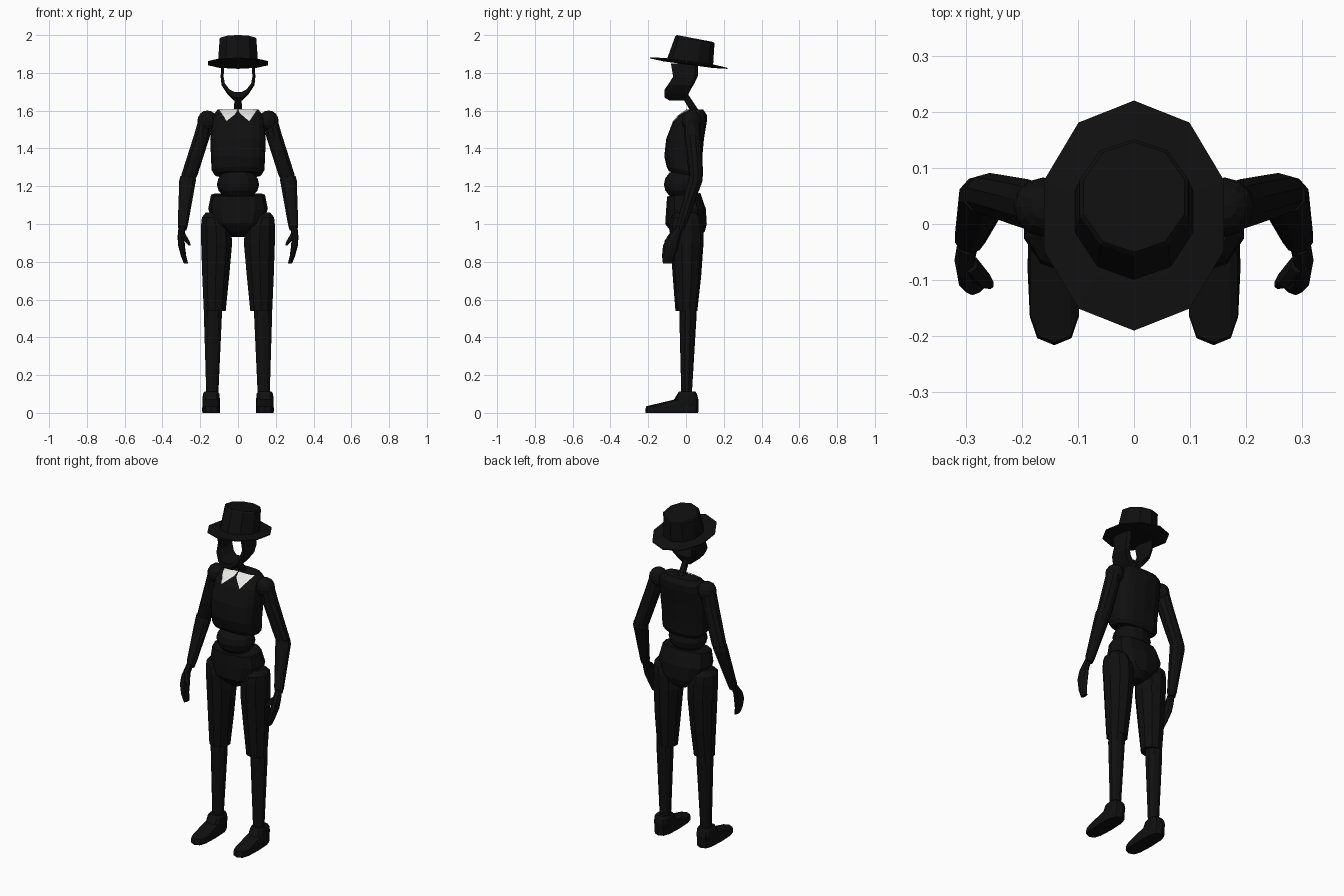
import bpy, bmesh, math
from mathutils import Vector
from mathutils.bvhtree import BVHTree

if "Cube" in bpy.data.objects:
    bpy.data.objects.remove(bpy.data.objects["Cube"])


def material(name, rgb):
    m = bpy.data.materials.new(name)
    m.diffuse_color = (*rgb, 1)
    m.use_nodes = True
    m.node_tree.nodes["Principled BSDF"].inputs["Base Color"].default_value = m.diffuse_color
    return m


BLACK = material("black", (0.005, 0.005, 0.005))
WHITE = material("off_white", (0.8, 0.8, 0.78))


def finish(name, bm, mat=BLACK, normals=True):
    if normals:
        bmesh.ops.recalc_face_normals(bm, faces=bm.faces)
    me = bpy.data.meshes.new(name)
    bm.to_mesh(me)
    bm.free()
    me.materials.append(mat)
    ob = bpy.data.objects.new(name, me)
    bpy.context.collection.objects.link(ob)
    return ob


def loft(name, sections, n=10, p=1.0, side=1):
    """Skin rings of (x, y, z, rx, ry[, slope of z along y]); p < 1 gives squarer rings."""
    bm = bmesh.new()
    rings = []
    wide = 1.0 if n % 4 == 0 else math.cos(math.pi / n) ** p
    for sec in sections:
        cx, cy, cz, rx, ry = sec[:5]
        slope = sec[5] if len(sec) > 5 else 0
        ring = []
        for i in range(n):
            a = math.pi / 2 + math.tau * i / n
            c, s = math.cos(a), math.sin(a)
            x = math.copysign(abs(c) ** p, c) * rx / wide
            y = math.copysign(abs(s) ** p, s) * ry
            ring.append(bm.verts.new((side * (cx + x), cy + y, cz + slope * y)))
        rings.append(ring)
    for a, b in zip(rings, rings[1:]):
        for i in range(n):
            j = (i + 1) % n
            bm.faces.new((a[i], a[j], b[j], b[i]))
    bm.faces.new(rings[0])
    bm.faces.new(rings[-1])
    return finish(name, bm)


def ball(name, center, radii):
    bm = bmesh.new()
    bmesh.ops.create_uvsphere(bm, u_segments=12, v_segments=8, radius=1)
    for v in bm.verts:
        v.co = Vector([c + r * k for c, r, k in zip(center, radii, v.co)])
    return finish(name, bm)


# Hat: tilted ten-sided brim and tapered crown
loft("hat_brim", [(0, .015, 1.843, .11, .13, -.134), (0, .015, 1.849, .16, .205, -.134),
                  (0, .015, 1.854, .16, .205, -.134), (0, .015, 1.862, .11, .13, -.134)])
loft("hat_crown", [(0, .02, 1.85, .106, .123, -.134), (0, .047, 1.975, .097, .104, -.18),
                   (0, .048, 1.982, .09, .098, -.19)])

# Head: open U-shaped frame, stations of (outer x, z, inner x, z, front y, back y)
half = [(.088, 1.85, .073, 1.85, -.08, .065), (.092, 1.78, .076, 1.78, -.068, .062),
        (.087, 1.735, .07, 1.745, -.09, .045), (.058, 1.69, .045, 1.712, -.113, .025),
        (.025, 1.655, .02, 1.70, -.115, .012)]
stations = half + [(-a, b, -c, d, e, f) for a, b, c, d, e, f in reversed(half)]
bm = bmesh.new()
rings = []
for ox, oz, ix, iz, yf, yb in stations:
    pts = [(ix, yf, iz), (ox, yf + .025, oz), (ox, yb - .015, oz), (ix, yb, iz)]
    # the frame front is rounded through the middle of its thickness
    pts.insert(1, ((ix + 2 * ox) / 3, yf, (iz + 2 * oz) / 3))
    rings.append([bm.verts.new(q) for q in pts])
for a, b in zip(rings, rings[1:]):
    for i in range(5):
        bm.faces.new((a[i], a[(i + 1) % 5], b[(i + 1) % 5], b[i]))
bm.faces.new(rings[0])
bm.faces.new(rings[-1])
finish("head_frame", bm)

# Neck leaning forward
loft("neck", [(0, .055, 1.585, .022, .024), (0, -.008, 1.685, .018, .02)], n=8)

# Body
chest = loft("chest", [(0, -.01, 1.262, .125, .08, -.2), (0, -.01, 1.285, .14, .092, -.18),
                       (0, -.015, 1.35, .143, .1, -.08), (0, -.005, 1.45, .147, .1),
                       (0, .02, 1.54, .14, .09), (0, .038, 1.577, .132, .072),
                       (0, .05, 1.605, .108, .042)], n=16, p=.7)
ball("waist", (0, -.02, 1.21), (.112, .097, .085))
loft("pelvis", [(0, -.012, 1.155, .143, .088, .1), (0, 0, 1.08, .158, .105),
                (0, 0, 1.0, .13, .11), (0, .01, .96, .07, .09),
                (0, .01, .93, .03, .05)], n=12, p=.8)

# Collar: two pointed flaps draped over the chest
tree = BVHTree.FromPolygons([v.co for v in chest.data.vertices],
                            [tuple(f.vertices) for f in chest.data.polygons])
bm = bmesh.new()
STEPS = 6
for s in (-1, 1):
    a, b, c, d = [Vector((s * x, 0, z)) for x, z in
                  ((.002, 1.609), (.1, 1.604), (.06, 1.543), (.008, 1.588))]
    grid = []
    for i in range(STEPS + 1):
        row = []
        for j in range(STEPS + 1):
            u, v = i / STEPS, j / STEPS
            q = a.lerp(b, u).lerp(d.lerp(c, u), v)
            hit = tree.ray_cast(Vector((q.x, -1, q.z)), Vector((0, 1, 0)))[0]
            q.y = (hit.y if hit else .012) - .008
            row.append(bm.verts.new(q))
        grid.append(row)
    for i in range(STEPS):
        for j in range(STEPS):
            f = bm.faces.new((grid[i][j], grid[i + 1][j], grid[i + 1][j + 1], grid[i][j + 1]))
            f.normal_update()
            if f.normal.y > 0:
                f.normal_flip()
finish("collar", bm, WHITE, normals=False)

for s, tag in ((-1, "left"), (1, "right")):
    # Arms
    ball(f"shoulder_{tag}", (s * .162, .03, 1.545), (.053, .053, .056))
    loft(f"upper_arm_{tag}", [(.172, .03, 1.55, .038, .044), (.19, .035, 1.47, .043, .045),
                              (.257, .053, 1.26, .043, .038), (.262, .053, 1.235, .036, .032)],
         side=s)
    loft(f"forearm_{tag}", [(.265, .052, 1.255, .04, .034), (.267, .05, 1.23, .044, .038),
                            (.292, -.025, .995, .027, .027), (.294, -.03, .965, .02, .02)], side=s)
    # Hands: curved mitten and thumb
    loft(f"hand_{tag}", [(.296, -.035, .985, .019, .02), (.302, -.065, .93, .018, .036),
                         (.299, -.08, .885, .018, .042), (.288, -.093, .83, .014, .034),
                         (.275, -.097, .79, .011, .025)], n=8, side=s)
    loft(f"thumb_{tag}", [(.292, -.07, .95, .012, .018), (.27, -.098, .91, .013, .016),
                          (.256, -.108, .886, .006, .008)], n=6, side=s)
    # Legs
    loft(f"thigh_{tag}", [(.13, .0, 1.062, .04, .05), (.128, 0, 1.035, .063, .08),
                          (.117, .002, .99, .079, .09), (.113, .005, .9, .082, .088),
                          (.118, .005, .72, .071, .075), (.123, .002, .54, .058, .058)], side=s)
    loft(f"shin_{tag}", [(.132, .01, .56, .047, .045), (.133, .01, .5, .047, .045),
                         (.136, .003, .1, .032, .028)], side=s)
    # Feet
    loft(f"foot_{tag}", [(.142, -.075, 0, .046, .139), (.142, -.075, .012, .048, .141),
                         (.142, -.073, .035, .047, .138), (.142, .001, .07, .046, .065),
                         (.142, .006, .1, .044, .052), (.142, .006, .112, .036, .044)],
         n=12, p=.65, side=s)
